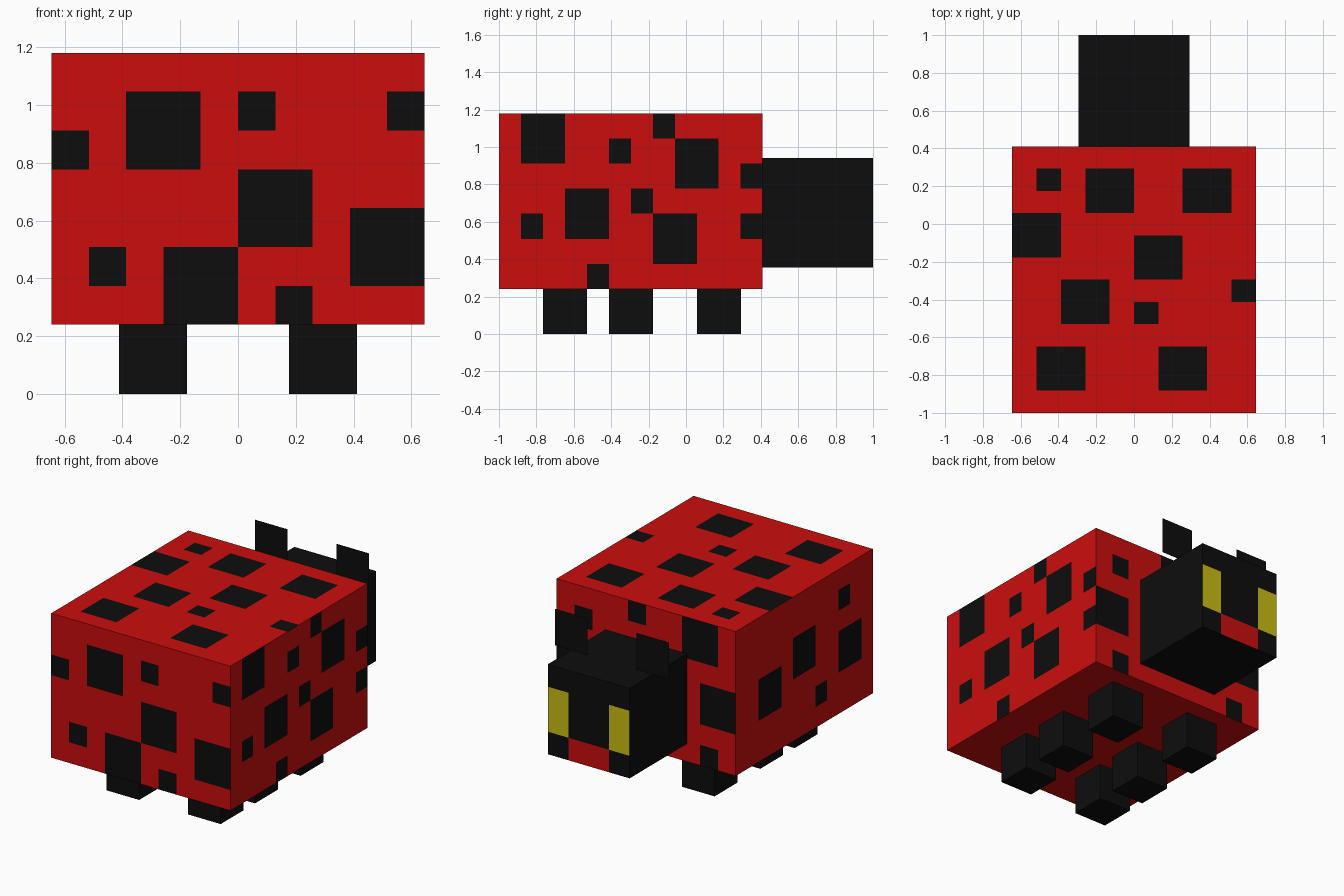
import bpy, bmesh
from mathutils import Vector

if "Cube" in bpy.data.objects:
    bpy.data.objects.remove(bpy.data.objects["Cube"])


def material(name, rgb):
    m = bpy.data.materials.new(name)
    m.diffuse_color = (*rgb, 1.0)
    m.use_nodes = True
    m.node_tree.nodes["Principled BSDF"].inputs["Base Color"].default_value = m.diffuse_color
    return m


BLACK = material("black", (0.004, 0.004, 0.004))
RED = material("red", (0.60, 0.004, 0.004))
YELLOW = material("yellow", (0.60, 0.51, 0.006))


def box(name, lo, hi, mats, cells=(1, 1, 1), paint=None):
    """Box cut into a grid of cells; paint(axis, sign, cell) picks the material."""
    lo, hi = Vector(lo), Vector(hi)
    size = hi - lo
    bm = bmesh.new()
    bmesh.ops.create_cube(bm, size=1)
    for v in bm.verts:
        v.co = Vector([lo[a] + (v.co[a] + 0.5) * size[a] for a in range(3)])
    for a in range(3):
        normal = Vector([float(a == k) for k in range(3)])
        for i in range(1, cells[a]):
            bmesh.ops.bisect_plane(bm, geom=bm.verts[:] + bm.edges[:] + bm.faces[:],
                                   plane_co=lo + normal * (size[a] * i / cells[a]),
                                   plane_no=normal)
    bm.normal_update()
    if paint:
        for f in bm.faces:
            axis = max(range(3), key=lambda k: abs(f.normal[k]))
            c = f.calc_center_median()
            cell = [(c[k] - lo[k]) / size[k] * cells[k] for k in range(3)]
            f.material_index = paint(axis, 1 if f.normal[axis] > 0 else -1, cell)
    mesh = bpy.data.meshes.new(name)
    bm.to_mesh(mesh)
    bm.free()
    for m in mats:
        mesh.materials.append(m)
    obj = bpy.data.objects.new(name, mesh)
    bpy.context.collection.objects.link(obj)
    return obj


# Square spots per body side, as (column, row, size) in grid cells
SPOTS = {
    (1, -1): [(2, 4, 2), (5, 5, 1), (9, 5, 1), (0, 4, 1), (5, 2, 2),
              (8, 1, 2), (1, 1, 1), (3, 0, 2), (6, 0, 1)],
    (1, 1): [(8, 5, 1), (8, 2, 2), (8, 0, 1), (1, 0, 1), (0, 2, 2),
             (1, 5, 2), (5, 6, 1)],
    (0, 1): [(1, 5, 2), (5, 5, 1), (7, 6, 1), (8, 4, 2), (11, 4, 1), (3, 2, 2),
             (6, 3, 1), (1, 2, 1), (7, 1, 2), (11, 2, 1), (4, 0, 1)],
    (0, -1): [(8, 2, 2), (5, 3, 2), (1, 2, 2), (2, 5, 1), (4, 1, 1)],
    (2, 1): [(1, 10, 1), (3, 9, 2), (7, 9, 2), (0, 7, 2), (5, 6, 2),
             (2, 4, 2), (9, 5, 1), (5, 4, 1), (1, 1, 2), (6, 1, 2)],
}


def paint_body(axis, sign, cell):
    u, v = [cell[k] for k in range(3) if k != axis]
    return int(any(i < u < i + s and j < v < j + s
                   for i, j, s in SPOTS.get((axis, sign), [])))


def paint_head(axis, sign, cell):
    if (axis, sign) != (1, 1):
        return 0
    outer = abs(cell[0] - 2) > 1
    if outer and 1 < cell[2] < 3:
        return 1                                  # eyes
    return 2 if not outer and cell[2] < 1 else 0  # mouth


# Body and head
box("body", (-0.645, -1, 0.24), (0.645, 0.41, 1.18), [RED, BLACK], (10, 12, 7), paint_body)
box("head", (-0.294, 0.41, 0.356), (0.294, 1, 0.942), [BLACK, YELLOW, RED], (4, 1, 4), paint_head)

for side, s in (("left", -1), ("right", 1)):
    x0, x1 = sorted((s * 0.176, s * 0.411))
    # Legs
    for place, y in (("front", -0.765), ("middle", -0.412), ("back", 0.058)):
        box(f"{place}_{side}_leg", (x0, y, 0), (x1, y + 0.235, 0.24), [BLACK])
    # Flat upright feelers
    mesh = bpy.data.meshes.new(f"{side}_feeler")
    mesh.from_pydata([(x0, 0.76, 0.942), (x1, 0.76, 0.942), (x1, 0.76, 1.18), (x0, 0.76, 1.18)],
                     [], [(0, 1, 2, 3)])
    mesh.materials.append(BLACK)
    bpy.context.collection.objects.link(bpy.data.objects.new(f"{side}_feeler", mesh))
